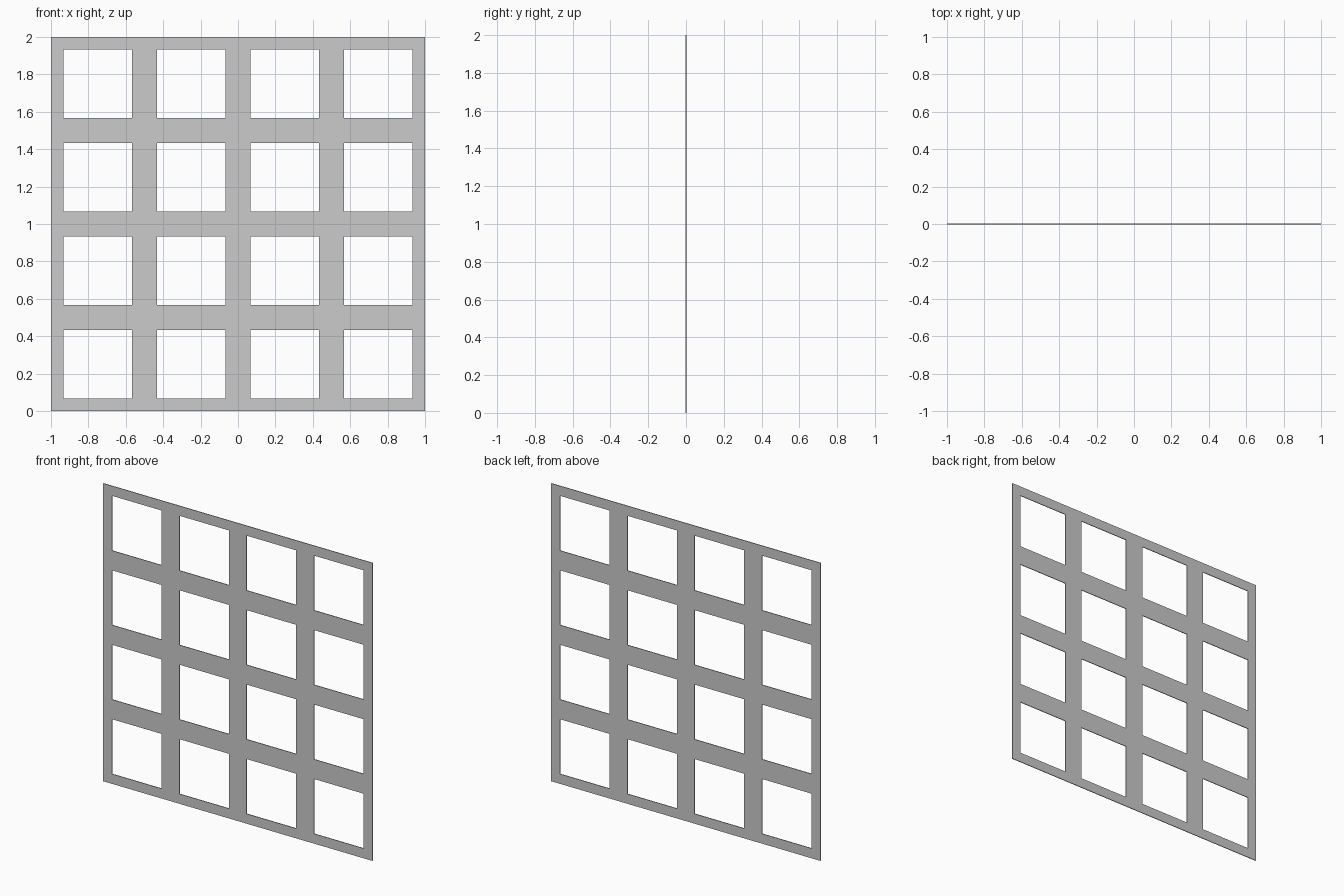
import bpy
import bmesh

if "Cube" in bpy.data.objects:
    bpy.data.objects.remove(bpy.data.objects["Cube"])

CELLS = 4          # openings per side
PITCH = 0.5        # cell spacing
BORDER = 0.066     # bar width around each cell
THICK = 0.005      # sheet thickness

# Cut positions across the sheet: alternating bar / opening bands
cuts = [0.0]
for i in range(CELLS):
    cuts += [i * PITCH + BORDER, (i + 1) * PITCH - BORDER]
cuts.append(CELLS * PITCH)
n = len(cuts)

# Lattice sheet in the XZ plane, skipping the square openings
bm = bmesh.new()
verts = [[bm.verts.new((x - 1, -THICK / 2, z)) for z in cuts] for x in cuts]
for i in range(n - 1):
    for j in range(n - 1):
        if i % 2 and j % 2:
            continue
        bm.faces.new((verts[i][j], verts[i + 1][j],
                      verts[i + 1][j + 1], verts[i][j + 1]))

# Give the sheet its thickness, including the walls of the openings
front = bm.faces[:]
ext = bmesh.ops.extrude_face_region(bm, geom=front, use_keep_orig=True)
moved = [v for v in ext["geom"] if isinstance(v, bmesh.types.BMVert)]
bmesh.ops.translate(bm, verts=moved, vec=(0, THICK, 0))
bmesh.ops.recalc_face_normals(bm, faces=bm.faces[:])

mesh = bpy.data.meshes.new("lattice_panel")
bm.to_mesh(mesh)
bm.free()
panel = bpy.data.objects.new("lattice_panel", mesh)
bpy.context.collection.objects.link(panel)
